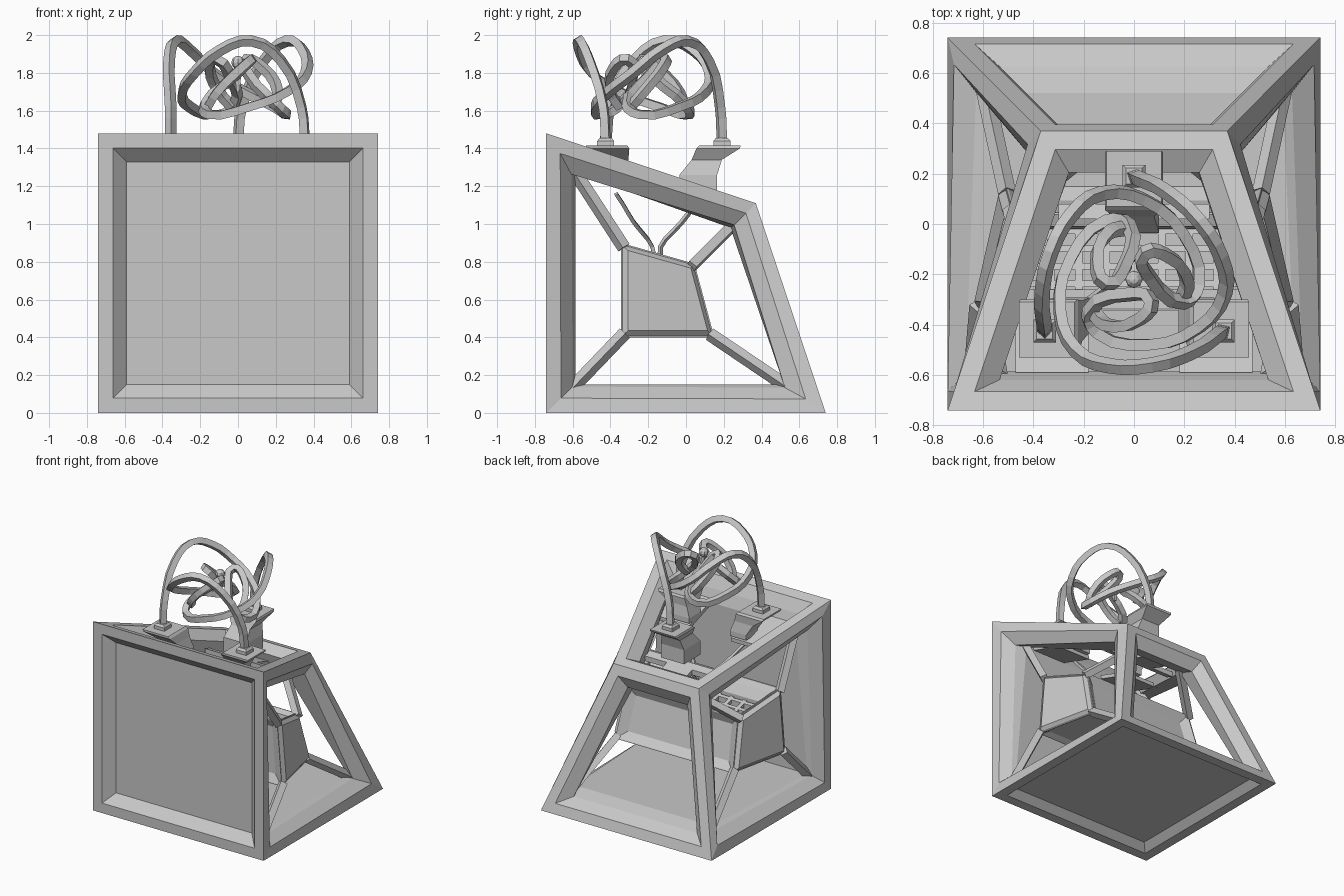
import bpy, bmesh, math
from mathutils import Vector, Matrix

cube = bpy.data.objects.get("Cube")
if cube:
    bpy.data.objects.remove(cube)

grey = bpy.data.materials.new("plain grey")
grey.use_nodes = True
grey.diffuse_color = (0.58, 0.58, 0.58, 1)
grey.node_tree.nodes["Principled BSDF"].inputs["Base Color"].default_value = (0.58, 0.58, 0.58, 1)


def add_object(name, data):
    data.materials.append(grey)
    ob = bpy.data.objects.new(name, data)
    bpy.context.scene.collection.objects.link(ob)
    return ob


def finish(name, bm):
    bmesh.ops.recalc_face_normals(bm, faces=bm.faces)
    me = bpy.data.meshes.new(name)
    bm.to_mesh(me)
    bm.free()
    return add_object(name, me)


SIDES = {"front": (0, 1, 5, 4), "back": (3, 2, 6, 7), "bottom": (0, 1, 2, 3),
         "top": (4, 5, 6, 7), "right": (0, 3, 7, 4), "left": (1, 2, 6, 5)}


def corners(fb, bb, bt, ft):
    """Eight corners from (x, y, z) of the front/back bottom/top edges."""
    return [Vector((s * p[0], p[1], p[2])) for a, b in ((fb, bb), (ft, bt))
            for p, s in ((a, -1), (a, 1), (b, 1), (b, -1))]


def inset(pts, w):
    """Move each corner of a quad inward so its edges shift by w."""
    out = []
    for i, p in enumerate(pts):
        a = (pts[i - 1] - p).normalized()
        b = (pts[(i + 1) % 4] - p).normalized()
        out.append(p + (a + b) * w / a.cross(b).length)
    return out


def frame(name, outer, inner, rim, bevels, closed):
    """Bevelled frame; bevels gives (width, depth) per side, closed sides get a panel."""
    bm = bmesh.new()
    vo = [bm.verts.new(p) for p in outer]
    vi = [bm.verts.new(p) for p in inner]

    def ring(a, b):
        for i in range(4):
            j = (i + 1) % 4
            bm.faces.new((a[i], a[j], b[j], b[i]))

    for side, idx in SIDES.items():
        pts = inset([outer[i] for i in idx], rim)
        vr = [bm.verts.new(p) for p in pts]
        deep = [vi[i] for i in idx]
        ring([vo[i] for i in idx], vr)
        width, depth = bevels[side]
        normal = (pts[2] - pts[0]).cross(pts[3] - pts[1]).normalized()
        if normal.dot(deep[0].co - pts[0]) < 0:
            normal = -normal
        vp = [bm.verts.new(p + normal * depth) for p in inset(pts, width)]
        ring(vr, vp)
        if side in closed:
            bm.faces.new(vp)
            bm.faces.new(deep)
        else:
            ring(vp, deep)
    return finish(name, bm)


def loft(name, levels):
    """Square column through (x, y, z, half width) levels."""
    bm = bmesh.new()
    rows = [[bm.verts.new((x + sx * h, y + sy * h, z))
             for sx, sy in ((-1, -1), (1, -1), (1, 1), (-1, 1))] for x, y, z, h in levels]
    for a, b in zip(rows, rows[1:]):
        for i in range(4):
            bm.faces.new((a[i], a[(i + 1) % 4], b[(i + 1) % 4], b[i]))
    bm.faces.new(rows[0])
    bm.faces.new(rows[-1])
    return finish(name, bm)


def tube(name, pts, radius, res=3):
    """Four-sided bar along a smooth path, as a mesh."""
    cu = bpy.data.curves.new(name, "CURVE")
    cu.dimensions = "3D"
    cu.bevel_depth, cu.bevel_resolution, cu.use_fill_caps = radius, 0, True
    cu.resolution_u = res
    sp = cu.splines.new("BEZIER")
    sp.bezier_points.add(len(pts) - 1)
    for bp, p in zip(sp.bezier_points, pts):
        bp.co = p
        bp.handle_left_type = bp.handle_right_type = "AUTO"
    tmp = bpy.data.objects.new(name + " path", cu)
    bpy.context.scene.collection.objects.link(tmp)
    bpy.context.view_layer.update()
    me = bpy.data.meshes.new_from_object(tmp.evaluated_get(bpy.context.evaluated_depsgraph_get()))
    bpy.data.objects.remove(tmp)
    me.materials.clear()
    for poly in me.polygons:
        poly.use_smooth = False
    return add_object(name, me)


def slab(name, x0, x1, y0, y1, surface, thick):
    """Box whose top follows surface(y)."""
    bm = bmesh.new()
    bmesh.ops.create_cube(bm, size=1)
    for v in bm.verts:
        v.co.x = x1 if v.co.x > 0 else x0
        v.co.y = y1 if v.co.y > 0 else y0
        v.co.z = surface(v.co.y) - (thick if v.co.z < 0 else 0)
    return finish(name, bm)


# Outer frame with closed front and bottom
shell_in = corners((0.64, -0.585, 0.15), (0.59, 0.52, 0.15), (0.245, 0.235, 0.98), (0.54, -0.585, 1.27))
shell_bevels = dict.fromkeys(SIDES, (0.073, 0.07))
shell_bevels["bottom"] = (0.055, 0.05)
frame("outer_frame",
      corners((0.74, -0.74, 0), (0.74, 0.74, 0), (0.37, 0.37, 1.11), (0.74, -0.74, 1.48)),
      shell_in, 0.078, shell_bevels, ("front", "bottom"))

# Inner box, panelled on all sides but the top; side panels stand proud
box_out = corners((0.62, -0.345, 0.4), (0.51, 0.15, 0.4), (0.48, 0.045, 0.79), (0.58, -0.345, 0.9))
box_in = corners((0.54, -0.26, 0.48), (0.45, 0.06, 0.48), (0.42, -0.02, 0.71), (0.5, -0.26, 0.79))
frame("inner_box", box_out, box_in, 0.008,
      {"front": (0.06, 0.03), "back": (0.06, 0.04), "bottom": (0.04, 0.02), "top": (0.04, 0.03),
       "left": (0.025, -0.025), "right": (0.025, -0.025)},
      ("front", "back", "bottom", "left", "right"))

# Struts joining the box to the frame
for i, (a, b) in enumerate(zip(shell_in, box_out)):
    d = (a - b).normalized() * 0.03
    tube("strut_%d" % i, [b - d, a + d], 0.036, 1)


# Lattice in the top of the box
def box_top(y):
    return 0.79 - 0.3 * (y + 0.33)


for i in range(4):
    y = -0.25 + i * 0.07
    slab("lattice_rail_%d" % i, -0.46, 0.46, y, y + 0.025, box_top, 0.04)
for i in range(7):
    x = -0.33 + i * 0.11
    slab("lattice_bar_%d" % i, x - 0.015, x + 0.015, -0.28, 0.0, box_top, 0.03)


# Plates set into the top opening
def deck(y):
    return 1.35 - (y + 0.74) / 3


for s, side in ((-1, "right"), (1, "left")):
    slab("front_plate_" + side, min(s * 0.18, s * 0.47), max(s * 0.18, s * 0.47), -0.59, -0.3, deck, 0.03)
slab("back_plate", -0.3, 0.3, 0.02, 0.08, deck, 0.04)
slab("back_plate_tongue", -0.11, 0.11, 0.08, 0.23, deck, 0.04)

# Three arms, pedestals and wires repeated around the centre
CENTRE = Vector((0, -0.22, 0))
ARM = [(0, 0.41, 1.44), (0.02, 0.4, 1.62), (0.14, 0.34, 1.87), (0.26, 0.23, 1.97),
       (0.345, 0.09, 1.92), (0.36, -0.06, 1.8), (0.26, -0.19, 1.7), (0.06, -0.26, 1.62),
       (-0.15, -0.21, 1.58), (-0.18, -0.13, 1.63), (-0.02, -0.06, 1.78), (0.07, -0.09, 1.87),
       (0.02, -0.16, 1.83), (-0.11, -0.18, 1.7), (-0.16, -0.13, 1.62)]
WIRE = [(0, 0.3, 1.16), (0, 0.25, 1.1), (0, 0.17, 1.01), (0, 0.1, 0.95), (0, 0.03, 0.88), (0, 0.02, 0.78)]
for k, label in enumerate(("back", "right", "left")):
    turn = Matrix.Rotation(math.radians(120 * k), 4, "Z")

    def place(p):
        return turn @ Vector(p) + CENTRE

    tube("arm_" + label, [place(p) for p in ARM], 0.031)
    tube("wire_" + label, [place(p) + Vector((0, 0.07, 0)) * (i / 5) for i, p in enumerate(WIRE)], 0.014, 2)
    # the front pedestals rest on higher plates and have slimmer feet
    low, foot = (1.15, 0.1) if label == "back" else (1.22, 0.07)
    column = [(0.285, low, foot), (0.285, 1.26, foot), (0.33, 1.34, 0.08), (0.39, 1.4, 0.115), (0.4, 1.415, 0.11)]
    loft("pedestal_" + label, [(*place((0, r, 0)).xy, z, h) for r, z, h in column])
    x, y, _ = place((0, 0.41, 0))
    loft("collar_" + label, [(x, y, 1.41, 0.045), (x, y, 1.44, 0.045), (x, y, 1.455, 0.032)])

# Ball on a thin stem in the middle
bm = bmesh.new()
bmesh.ops.create_uvsphere(bm, u_segments=8, v_segments=6, radius=0.035,
                          matrix=Matrix.Translation((0, -0.22, 1.855)))
finish("ball", bm)
loft("ball_stem", [(0, -0.22, 1.7, 0.008), (0, -0.22, 1.78, 0.016), (0, -0.22, 1.84, 0.01)])
